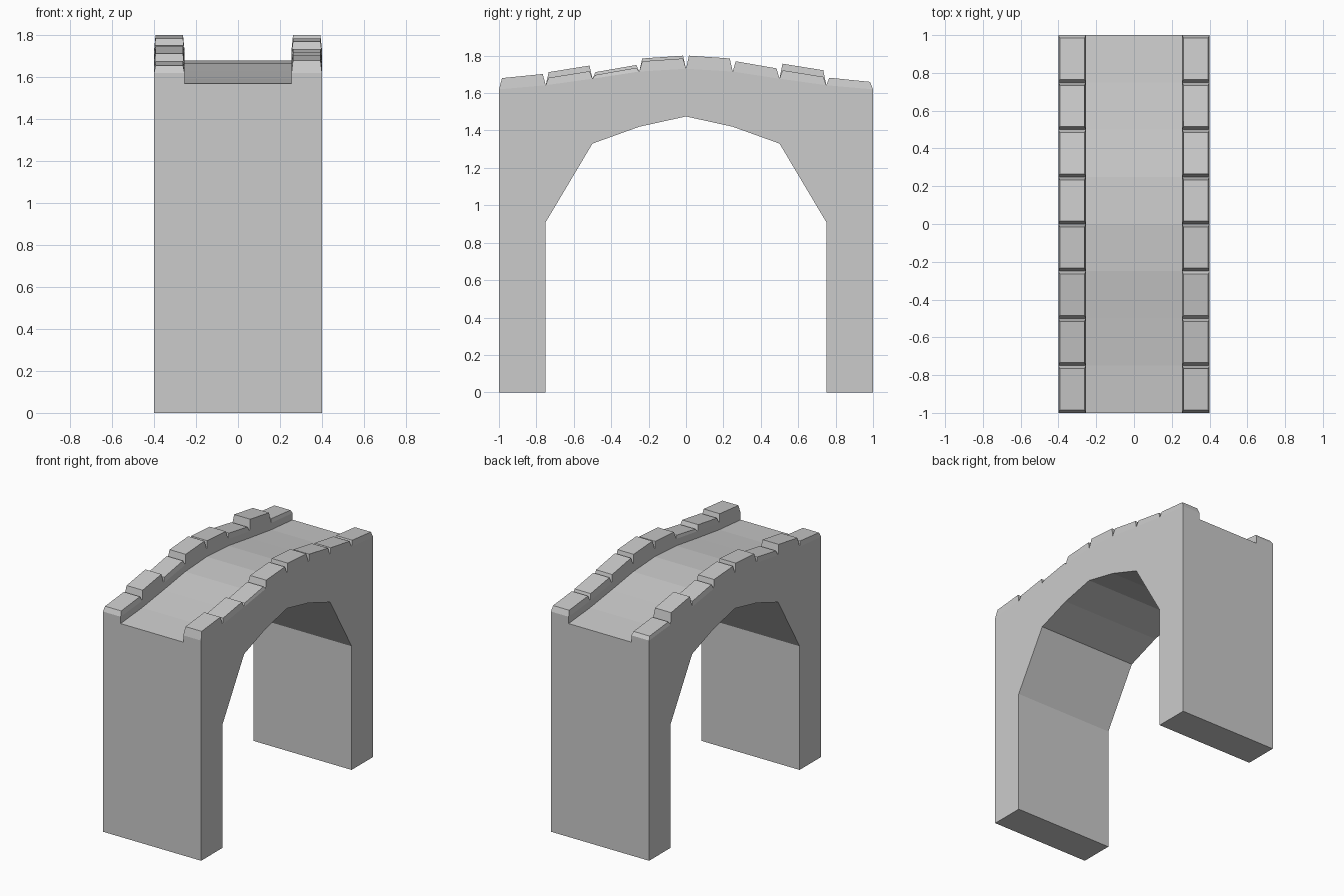
import bpy

if "Cube" in bpy.data.objects:
    bpy.data.objects.remove(bpy.data.objects["Cube"])

HALF_W, DECK_W = 0.40, 0.255
KERB = 0.05                                  # parapet base above the deck
DECK = {0: 1.68, 0.25: 1.665, 0.5: 1.627, 0.75: 1.592, 1: 1.57}


def deck(y):
    return DECK[abs(y)]


def base(y):
    return deck(y) + KERB


def make(name, verts, faces):
    mesh = bpy.data.meshes.new(name)
    mesh.from_pydata(verts, [], faces)
    mesh.update()
    obj = bpy.data.objects.new(name, mesh)
    bpy.context.collection.objects.link(obj)
    return obj


# Arched body: cross-sections (y, underside z) swept from front to back
half = [(-1, 0), (-0.75, 0), (-0.75, 0.91), (-0.5, 1.33), (-0.25, 1.42)]
stations = half + [(0, 1.475)] + [(-y, z) for y, z in reversed(half)]
verts, faces = [], []
for y, under in stations:
    d, b = deck(y), base(y)
    left = [(-HALF_W, under), (-HALF_W, b), (-DECK_W, b), (-DECK_W, d)]
    loop = left + [(-x, z) for x, z in reversed(left)]
    verts += [(x, y, z) for x, z in loop]
for s in range(len(stations) - 1):
    step = stations[s][0] == stations[s + 1][0]
    for i in range(8):
        j = (i + 1) % 8
        # kerb tops are closed by the stones; vertical steps only need the underside
        if i in (1, 5) or (step and i != 7):
            continue
        a, c = s * 8, (s + 1) * 8
        faces.append((a + i, a + j, c + j, c + i))
faces.append(tuple(reversed(range(8))))
last = (len(stations) - 1) * 8
faces.append(tuple(range(last, last + 8)))
make("bridge_body", verts, faces)


# Parapets: rows of tapered stones with uneven heights
def parapet(name, x0, x1, heights):
    verts, faces = [], []
    for k, h in enumerate(heights):
        y0, y1 = -1 + k * 0.25, -0.75 + k * 0.25
        z0, z1 = base(y0), base(y1)
        ix, iy = 0.007, 0.016
        n = len(verts)
        verts += [(x0, y0, z0), (x1, y0, z0), (x1, y1, z1), (x0, y1, z1),
                  (x0 + ix, y0 + iy, z0 + h), (x1 - ix, y0 + iy, z0 + h),
                  (x1 - ix, y1 - iy, z1 + h), (x0 + ix, y1 - iy, z1 + h)]
        faces.append((n + 4, n + 5, n + 6, n + 7))
        for i in range(4):
            j = (i + 1) % 4
            faces.append((n + i, n + j, n + 4 + j, n + 4 + i))
    make(name, verts, faces)


parapet("right_parapet_stones", DECK_W, HALF_W,
        [0.06, 0.04, 0.02, 0.055, 0.07, 0.055, 0.045, 0.04])
parapet("left_parapet_stones", -HALF_W, -DECK_W,
        [0.035, 0.07, 0.035, 0.07, 0.06, 0.035, 0.08, 0.025])
